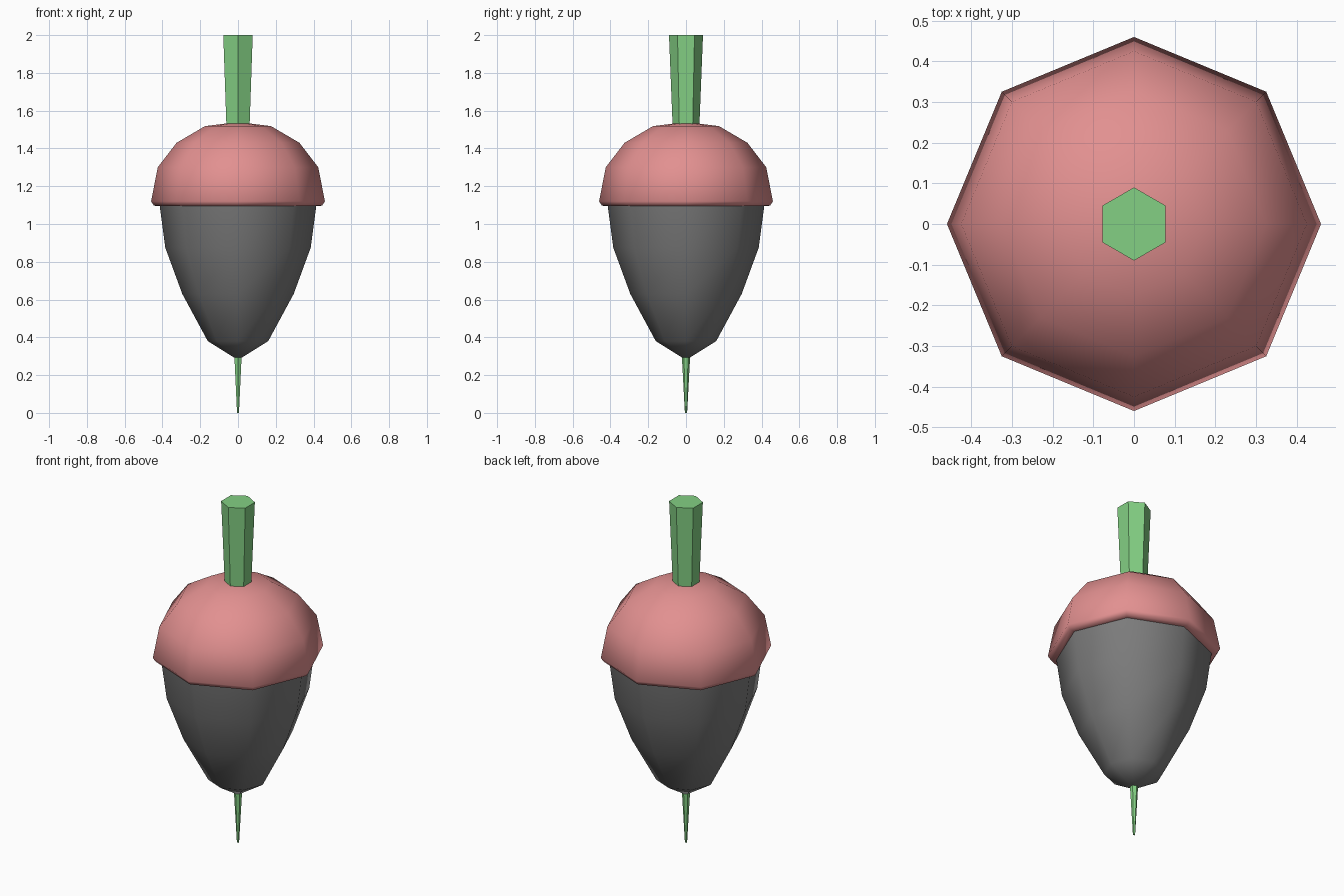
import bpy, bmesh, math

cube = bpy.data.objects.get("Cube")
if cube:
    bpy.data.objects.remove(cube, do_unlink=True)


def material(name, rgb):
    mat = bpy.data.materials.new(name)
    mat.use_nodes = True
    mat.diffuse_color = (*rgb, 1)
    mat.node_tree.nodes["Principled BSDF"].inputs["Base Color"].default_value = (*rgb, 1)
    return mat


def lathe(name, profile, sides, start, mat, smooth=False):
    """Turn a (radius, z) profile around z; radius 0 makes a pole, open ends are capped."""
    bm = bmesh.new()
    rings = []
    for r, z in profile:
        if r == 0:
            rings.append([bm.verts.new((0, 0, z))] * sides)
        else:
            angles = [start + math.tau * i / sides for i in range(sides)]
            rings.append([bm.verts.new((r * math.cos(a), r * math.sin(a), z)) for a in angles])
    for low, high in zip(rings, rings[1:]):
        for i in range(sides):
            j = (i + 1) % sides
            corners = dict.fromkeys((low[i], low[j], high[j], high[i]))
            bm.faces.new(list(corners))
    for ring in (rings[0], rings[-1]):
        if ring[0] is not ring[1]:
            bm.faces.new(ring)
    bmesh.ops.recalc_face_normals(bm, faces=bm.faces)
    mesh = bpy.data.meshes.new(name)
    bm.to_mesh(mesh)
    bm.free()
    mesh.materials.append(mat)
    obj = bpy.data.objects.new(name, mesh)
    bpy.context.collection.objects.link(obj)
    if smooth:
        bpy.ops.object.select_all(action="DESELECT")
        obj.select_set(True)
        bpy.context.view_layer.objects.active = obj
        bpy.ops.object.shade_smooth_by_angle(angle=math.radians(60))
    return obj


grey = material("dark grey", (0.2, 0.2, 0.2))
pink = material("soft pink", (0.76, 0.28, 0.28))
green = material("leaf green", (0.23, 0.63, 0.23))

# Nut body
lathe("nut_body", [(0, 0.28), (0.16, 0.38), (0.295, 0.63), (0.385, 0.875), (0.415, 1.1)],
      8, 0, grey, smooth=True)

# Domed cap with a bevelled rim underneath
lathe("cap", [(0.41, 1.095), (0.445, 1.097), (0.46, 1.12), (0.425, 1.3), (0.325, 1.43),
              (0.175, 1.518), (0, 1.54)], 8, 0, pink, smooth=True)

# Stem flaring upwards, and the thin root spike below
lathe("stem", [(0.07, 1.5), (0.09, 2.0)], 6, math.pi / 2, green)
lathe("root_spike", [(0.006, 0), (0.022, 0.3)], 6, math.pi / 2, green)
